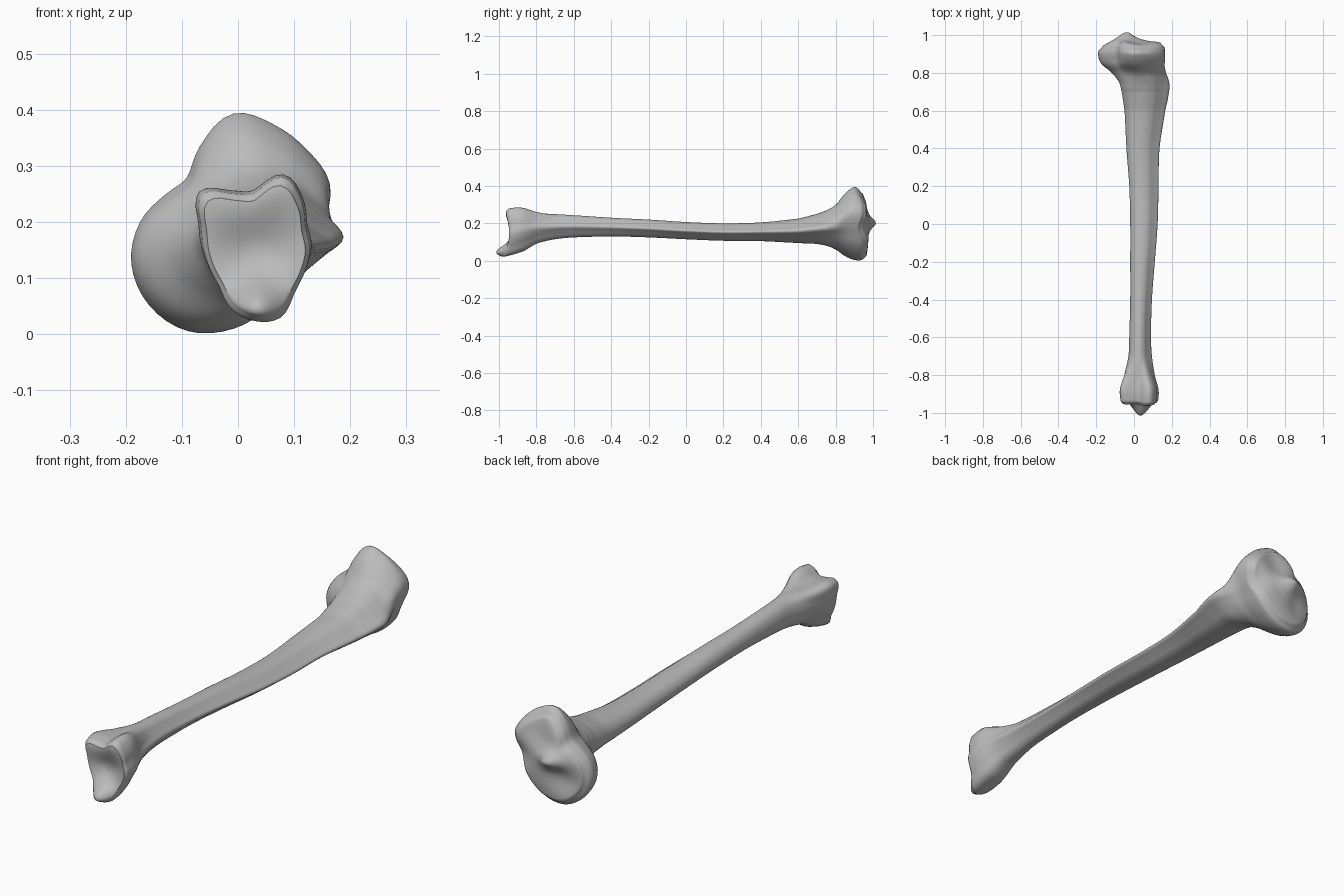
import bpy, bmesh, math

cube = bpy.data.objects.get("Cube")
if cube:
    bpy.data.objects.remove(cube, do_unlink=True)

SEGMENTS, STEPS = 64, 8


def catmull(a, b, c, d, t):
    return 0.5 * (2 * b + (c - a) * t + (2 * a - 5 * b + 4 * c - d) * t * t
                  + (3 * b - a - 3 * c + d) * t ** 3)


def ramp(value, start, end):
    t = min(max((value - start) / (end - start), 0), 1)
    return t * t * (3 - 2 * t)


def bump(x, z, cx, cz, wx, wz):
    return math.exp(-((x - cx) / wx) ** 2 - ((z - cz) / wz) ** 2)


def outline(radii):
    """Smooth closed cross-section from polar radii, fitted to a unit box."""
    n, pts = len(radii), []
    for i in range(SEGMENTS):
        k, t = divmod(i * n / SEGMENTS, 1)
        r = catmull(*(radii[(int(k) + j) % n] for j in (-1, 0, 1, 2)), t)
        a = 2 * math.pi * i / SEGMENTS
        pts.append((r * math.cos(a), r * math.sin(a)))
    spans = [(min(c), max(c)) for c in zip(*pts)]
    return [[2 * (v - lo) / (hi - lo) - 1 for v, (lo, hi) in zip(p, spans)] for p in pts]


# Cross-sections, counter-clockwise from +x
shaft = outline([1, .84, .8, .88, .96, 1, 1.02, 1, 1, 1, 1.02, 1, .96, .88, .8, .84])
head = outline([.16, .185, .185, .19, .195, .15, .115, .13,
                .165, .195, .21, .21, .19, .165, .15, .145])
ankle = outline([.105, .105, .125, .14, .1, .108, .138, .108,
                 .095, .09, .093, .113, .126, .13, .108, .103])

# Stations along the bone: y, x min, x max, z min, z max
stations = [
    (-.955, -.06, .12, .035, .265), (-.94, -.07, .128, .022, .28),
    (-.88, -.075, .13, .045, .284), (-.8, -.055, .11, .09, .265),
    (-.7, -.03, .095, .115, .25), (-.6, -.025, .09, .125, .243),
    (-.4, -.02, .095, .13, .23), (-.2, -.02, .11, .125, .22),
    (0, -.02, .125, .115, .207), (.2, -.025, .13, .107, .2),
    (.4, -.04, .135, .105, .205), (.6, -.05, .165, .095, .225),
    (.7, -.065, .185, .09, .25), (.75, -.08, .187, .08, .27),
    (.8, -.12, .175, .06, .3), (.85, -.175, .165, .025, .36),
    (.9, -.19, .165, .005, .393), (.94, -.185, .16, .004, .385),
    (.965, -.165, .14, .025, .36)]


def ankle_relief(x, z):
    """Pointed process below, shallow hollow in the joint face."""
    return (-.06 * bump(x, z, .035, .045, .045, .04)
            + .03 * bump(x, z, .03, .15, .08, .06)
            - .008 * bump(x, z, .07, .26, .05, .04))


def head_relief(x, z):
    """Raised ridge between two shallow dished joint surfaces."""
    return (.04 * bump(x, z, -.04, .2, .05, .035)
            - .02 * bump(x, z, .03, .3, .07, .06)
            - .02 * bump(x, z, -.1, .12, .06, .06)
            - .025 * bump(x, z, .13, .18, .05, .05)
            - .02 * ramp(z, .3, .39) - .02 * ramp(x, -.1, -.19))


def ring(s):
    y, x0, x1, z0, z1 = s
    wh, wa = ramp(y, .72, .88), ramp(y, -.68, -.88)
    pts = []
    for p, h, a in zip(shaft, head, ankle):
        u, v = (p[i] * (1 - wh - wa) + h[i] * wh + a[i] * wa for i in (0, 1))
        x, z = (x0 + x1 + u * (x1 - x0)) / 2, (z0 + z1 + v * (z1 - z0)) / 2
        dy = (ramp(y, -.86, -.95) * ankle_relief(x, z)
              + ramp(y, .88, .96) * head_relief(x, z))
        pts.append((x, y + dy, z))
    return pts


def cap(s, relief, swell):
    """Concentric rings closing one joint surface, rim first."""
    y, x0, x1, z0, z1 = s
    cx, cz = (x0 + x1) / 2, (z0 + z1) / 2
    rim, rings = ring(s), []
    for k in (.94, .86, .76, .64, .5, .36, .22, .1):
        pts = [(cx + (x - cx) * k, cz + (z - cz) * k) for x, _, z in rim]
        rings.append([(x, y + relief(x, z) + swell * (1 - k ** 4), z) for x, z in pts])
    return rings


# Long bone skin: joint face, lofted shaft, joint face
rows = cap(stations[0], ankle_relief, -.005)[::-1]
last = len(stations) - 1
for i in range(last):
    quad = [stations[min(max(i + j, 0), last)] for j in (-1, 0, 1, 2)]
    for step in range(STEPS):
        t = step / STEPS
        y = quad[1][0] + (quad[2][0] - quad[1][0]) * t
        rows.append(ring([y] + [catmull(*c, t) for c in list(zip(*quad))[1:]]))
rows.append(ring(stations[-1]))
rows += cap(stations[-1], head_relief, .012)

bm = bmesh.new()
loops = [[bm.verts.new(p) for p in row] for row in rows]
for a, b in zip(loops, loops[1:]):
    for i in range(SEGMENTS):
        j = (i + 1) % SEGMENTS
        bm.faces.new((a[i], a[j], b[j], b[i]))
bm.faces.new(loops[0])
bm.faces.new(loops[-1])
bmesh.ops.recalc_face_normals(bm, faces=bm.faces)
mesh = bpy.data.meshes.new("long_bone")
bm.to_mesh(mesh)
bm.free()
bone = bpy.data.objects.new("long_bone", mesh)
bpy.context.collection.objects.link(bone)

# Plain grey material
grey = bpy.data.materials.new("bone_grey")
grey.use_nodes = True
colour = (.5, .5, .5, 1)
grey.diffuse_color = colour
grey.node_tree.nodes["Principled BSDF"].inputs["Base Color"].default_value = colour
mesh.materials.append(grey)

bpy.context.view_layer.objects.active = bone
bone.select_set(True)
bpy.ops.object.shade_smooth_by_angle(angle=math.radians(50))
